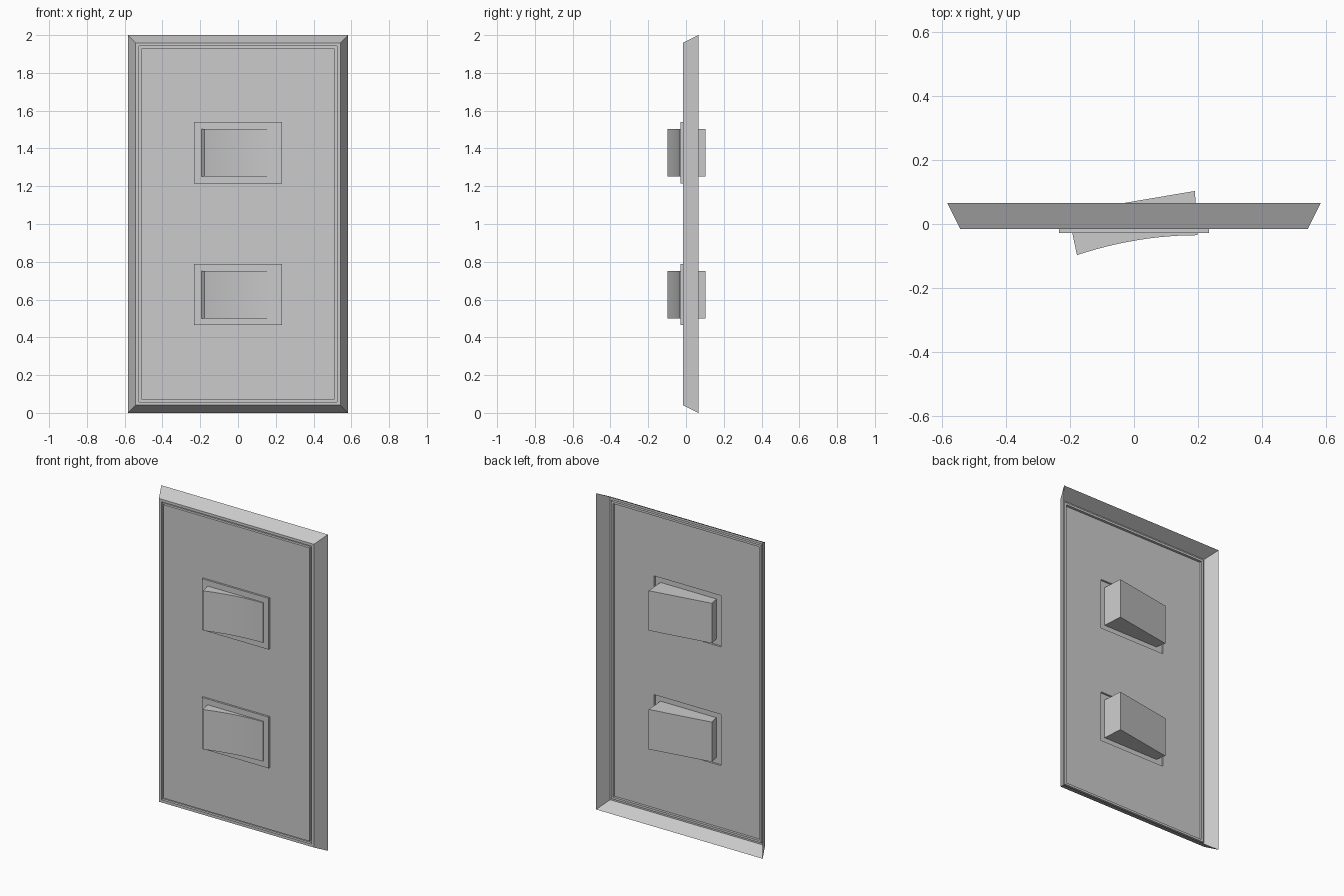
import bpy, bmesh

if "Cube" in bpy.data.objects:
    bpy.data.objects.remove(bpy.data.objects["Cube"])

grey = bpy.data.materials.new("light_grey")
grey.diffuse_color = (0.6, 0.6, 0.6, 1)
grey.use_nodes = True
grey.node_tree.nodes["Principled BSDF"].inputs["Base Color"].default_value = grey.diffuse_color

HALF_W, HALF_H = 0.583, 1.0
FRONT = -0.016            # y of the plate's front
COLLAR_X = 0.234
SWITCH_Z = (0.626, 1.377)  # switch centres
COLLAR_H = 0.162


def finish(bm, name, smooth=False):
    mesh = bpy.data.meshes.new(name)
    bm.to_mesh(mesh)
    bm.free()
    mesh.materials.append(grey)
    ob = bpy.data.objects.new(name, mesh)
    bpy.context.collection.objects.link(ob)
    if smooth:
        bpy.context.view_layer.objects.active = ob
        ob.select_set(True)
        bpy.ops.object.shade_smooth_by_angle(angle=0.5)
        ob.select_set(False)
    return ob


# Thin open-backed border: sloped side, flat rim, narrow groove
bm = bmesh.new()
profile = [(0, 0.066), (0.041, FRONT), (0.058, FRONT), (0.058, 0.0),
           (0.072, 0.0), (0.072, FRONT)]   # (inset, y)
loops = []
for inset, y in profile:
    w, h = HALF_W - inset, HALF_H - inset
    loops.append([bm.verts.new((sx * w, y, 1 + sz * h))
                  for sx, sz in ((-1, -1), (1, -1), (1, 1), (-1, 1))])
for a, b in zip(loops, loops[1:]):
    for i in range(4):
        j = (i + 1) % 4
        bm.faces.new((a[i], a[j], b[j], b[i]))
finish(bm, "plate_border")

# Front panel on a grid, with the two collar cells raised forward
bm = bmesh.new()
w, h = HALF_W - 0.072, HALF_H - 0.072
xs = [-w, -COLLAR_X, COLLAR_X, w]
zs = [1 - h] + [c + s * COLLAR_H for c in SWITCH_Z for s in (-1, 1)] + [1 + h]
grid = [[bm.verts.new((x, FRONT, z)) for x in xs] for z in zs]
collars = []
for r in range(5):
    for c in range(3):
        f = bm.faces.new((grid[r][c], grid[r][c + 1],
                          grid[r + 1][c + 1], grid[r + 1][c]))
        if c == 1 and r in (1, 3):
            collars.append(f)
for f in collars:
    out = bmesh.ops.extrude_face_region(bm, geom=[f])
    verts = [v for v in out["geom"] if isinstance(v, bmesh.types.BMVert)]
    bmesh.ops.translate(bm, verts=verts, vec=(0, -0.012, 0))
    if f.is_valid:
        bm.faces.remove(f)
bmesh.ops.recalc_face_normals(bm, faces=bm.faces)
if collars and sum(f.normal.y * f.calc_area() for f in bm.faces) > 0:
    bmesh.ops.reverse_faces(bm, faces=bm.faces)
finish(bm, "front_panel")

# Tilted rockers with a concave front, reaching through the plate
N = 12
outline = []
for i in range(N + 1):
    t = i / N
    outline.append((-0.178 + 0.376 * t, -0.097 + 0.062 * (2 * t - t * t)))
outline += [(0.19, 0.103), (-0.206, 0.036)]
for name, cz in zip(("lower_rocker", "upper_rocker"), SWITCH_Z):
    bm = bmesh.new()
    base = bm.faces.new([bm.verts.new((x, y, cz - 0.126)) for x, y in outline])
    out = bmesh.ops.extrude_face_region(bm, geom=[base])
    verts = [v for v in out["geom"] if isinstance(v, bmesh.types.BMVert)]
    bmesh.ops.translate(bm, verts=verts, vec=(0, 0, 0.252))
    if not base.is_valid or len(bm.faces) < len(outline) + 2:
        bmesh.ops.holes_fill(bm, edges=bm.edges)
    bmesh.ops.recalc_face_normals(bm, faces=bm.faces)
    finish(bm, name, smooth=True)
